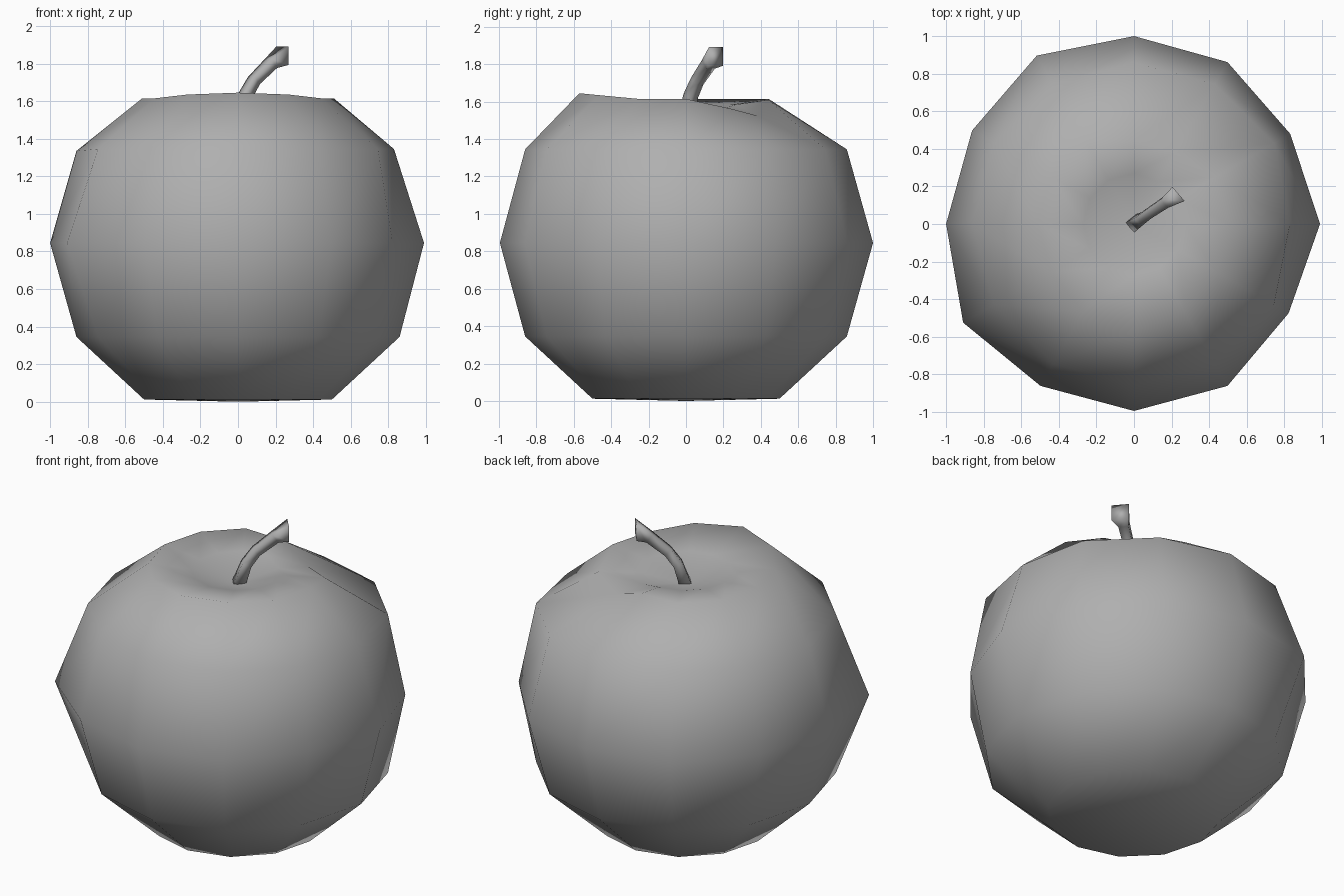
import bpy, bmesh
from math import cos, sin, radians
from mathutils import Vector

if "Cube" in bpy.data.objects:
    bpy.data.objects.remove(bpy.data.objects["Cube"])

# Shared mid-grey colour
grey = bpy.data.materials.new("mid_grey")
grey.diffuse_color = (0.43, 0.43, 0.43, 1)
grey.use_nodes = True
grey.node_tree.nodes["Principled BSDF"].inputs["Base Color"].default_value = grey.diffuse_color


def loft(bm, rings):
    for a, b in zip(rings, rings[1:]):
        n = len(a)
        for i in range(n):
            j = (i + 1) % n
            bm.faces.new((a[i], a[j], b[j], b[i]))


def fan(bm, ring, point):
    tip = bm.verts.new(point)
    for i in range(len(ring)):
        bm.faces.new((ring[i], ring[(i + 1) % len(ring)], tip))


def finish(bm, name):
    bmesh.ops.recalc_face_normals(bm, faces=bm.faces)
    mesh = bpy.data.meshes.new(name)
    bm.to_mesh(mesh)
    bm.free()
    mesh.shade_smooth()
    mesh.materials.append(grey)
    obj = bpy.data.objects.new(name, mesh)
    bpy.context.collection.objects.link(obj)
    return obj


# Apple body: twelve-sided rings (radius, height), bottom to dented top
SIDES = 12
profile = [(0.50, 0.012), (0.86, 0.345), (0.995, 0.845),
           (0.86, 1.345), (0.51, 1.615), (0.27, 1.585)]
# Hand-moved points: (ring, side) -> (radius, height)
moved = {(2, 0): (0.99, 0.845), (2, 1): (0.96, 0.845), (2, 3): (1.0, 0.845),
         (2, 4): (1.035, 0.845), (2, 6): (1.0, 0.845), (2, 7): (1.05, 0.845),
         (2, 11): (0.95, 0.845), (3, 0): (0.83, 1.345), (3, 6): (0.86, 1.335),
         (4, 1): (0.50, 1.56), (4, 2): (0.44, 1.525), (4, 3): (0.44, 1.61),
         (4, 8): (0.54, 1.635), (4, 9): (0.57, 1.645), (4, 10): (0.54, 1.635),
         (5, 1): (0.27, 1.565), (5, 2): (0.26, 1.55)}
bm = bmesh.new()
rings = []
for k, default in enumerate(profile):
    ring = []
    for i in range(SIDES):
        r, z = moved.get((k, i), default)
        a = radians(360 * i / SIDES)
        ring.append(bm.verts.new((r * cos(a), r * sin(a), z)))
    rings.append(ring)
loft(bm, rings)
fan(bm, rings[0], (0, 0, 0))
fan(bm, rings[-1], (0, 0, 1.505))
finish(bm, "apple_body")

# Stem: four-sided tube along a bent path, flared at the tip (x, y, z, radius)
path = [(0.0, 0.0, 1.49, 0.05), (0.04, 0.025, 1.63, 0.04),
        (0.085, 0.06, 1.71, 0.038), (0.175, 0.12, 1.80, 0.042),
        (0.237, 0.16, 1.842, 0.07)]
side = Vector((-0.65, 0.76, 0)).normalized()
bm = bmesh.new()
rings = []
for k, (x, y, z, r) in enumerate(path):
    before = Vector(path[max(k - 1, 0)][:3])
    after = Vector(path[min(k + 1, len(path) - 1)][:3])
    up = (after - before).normalized().cross(side).normalized()
    if k == len(path) - 1:
        up = Vector((0, 0, 1))  # the cut end stands upright
    elif up.z < 0:
        up = -up
    rings.append([bm.verts.new(Vector((x, y, z)) + r * (side * cos(radians(45 + 90 * i))
                  + up * sin(radians(45 + 90 * i)))) for i in range(4)])
loft(bm, rings)
bm.faces.new(rings[0])
bm.faces.new(rings[-1])
finish(bm, "stem")
